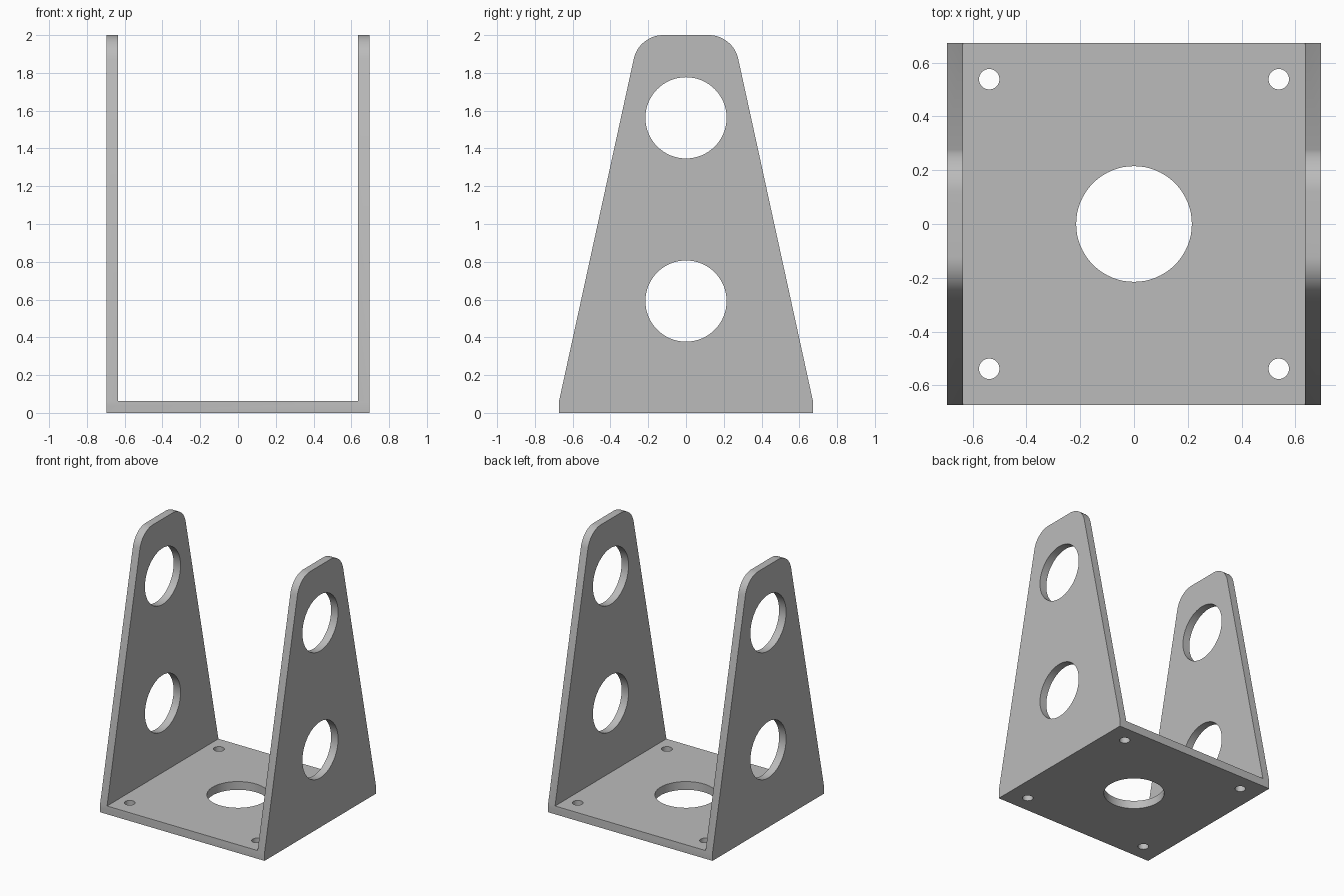
import bpy, bmesh
from math import cos, sin, pi, atan2, tan
from mathutils import Matrix, Vector

cube = bpy.data.objects.get("Cube")
if cube:
    bpy.data.objects.remove(cube, do_unlink=True)

HALF_X, HALF_Y, HEIGHT = 0.695, 0.672, 2.0
WALL, BASE = 0.059, 0.063
TOP_Y, FILLET = 0.249, 0.16

grey = bpy.data.materials.new("plain grey")
grey.use_nodes = True
colour = (0.5, 0.5, 0.5, 1)
grey.diffuse_color = colour
grey.node_tree.nodes["Principled BSDF"].inputs["Base Color"].default_value = colour


def prism(name, points, direction):
    """Closed solid made by sweeping a flat outline along a direction."""
    bm = bmesh.new()
    face = bm.faces.new([bm.verts.new(p) for p in points])
    swept = bmesh.ops.extrude_face_region(bm, geom=[face])["geom"]
    bmesh.ops.translate(bm, vec=direction,
                        verts=[v for v in swept if isinstance(v, bmesh.types.BMVert)])
    bmesh.ops.recalc_face_normals(bm, faces=bm.faces)
    mesh = bpy.data.meshes.new(name)
    bm.to_mesh(mesh)
    bm.free()
    mesh.materials.append(grey)
    obj = bpy.data.objects.new(name, mesh)
    bpy.context.collection.objects.link(obj)
    return obj


def cylinder(name, radius, depth, centre, axis):
    turn = Vector((0, 0, 1)).rotation_difference(Vector(axis)).to_matrix().to_4x4()
    place = Matrix.Translation(centre) @ turn
    ring = [place @ Vector((radius * cos(a), radius * sin(a), -depth / 2))
            for a in (2 * pi * i / 64 for i in range(64))]
    return prism(name, ring, Vector(axis) * depth)


def cut(target, tool, operation):
    mod = target.modifiers.new(tool.name, "BOOLEAN")
    mod.operation, mod.object, mod.solver = operation, tool, "EXACT"
    bpy.context.view_layer.objects.active = target
    bpy.ops.object.modifier_apply(modifier=mod.name)
    bpy.data.objects.remove(tool, do_unlink=True)


# U-shaped channel
inner = HALF_X - WALL
half = [(HALF_X, 0), (HALF_X, HEIGHT), (inner, HEIGHT), (inner, BASE)]
channel = half + [(-x, z) for x, z in reversed(half)]
bracket = prism("bracket", [(x, -HALF_Y, z) for x, z in channel], Vector((0, 2 * HALF_Y, 0)))

# Tapered side outline with rounded top corners
slope = atan2(HALF_Y - TOP_Y, HEIGHT - BASE)
sweep = pi / 2 - slope
centre_y = TOP_Y - FILLET * tan(sweep / 2)
arc = [slope + sweep * i / 16 for i in range(17)]
side = [(HALF_Y, -0.1), (HALF_Y, BASE)]
side += [(centre_y + FILLET * cos(a), HEIGHT - FILLET + FILLET * sin(a)) for a in arc]
side += [(-y, z) for y, z in reversed(side)]
outline = prism("side_outline", [(-1, y, z) for y, z in side], Vector((2, 0, 0)))
cut(bracket, outline, "INTERSECT")

# Large holes through both side plates
for z in (0.592, 1.562):
    cut(bracket, cylinder("side_hole", 0.215, 3, (0, 0, z), (1, 0, 0)), "DIFFERENCE")

# Centre hole and four screw holes in the base
cut(bracket, cylinder("centre_hole", 0.215, 0.3, (0, 0, 0), (0, 0, 1)), "DIFFERENCE")
for x in (-0.538, 0.538):
    for y in (-0.538, 0.538):
        cut(bracket, cylinder("screw_hole", 0.038, 0.3, (x, y, 0), (0, 0, 1)), "DIFFERENCE")

bpy.ops.object.select_all(action="DESELECT")
bracket.select_set(True)
bpy.context.view_layer.objects.active = bracket
bpy.ops.object.shade_smooth_by_angle(angle=0.5)
